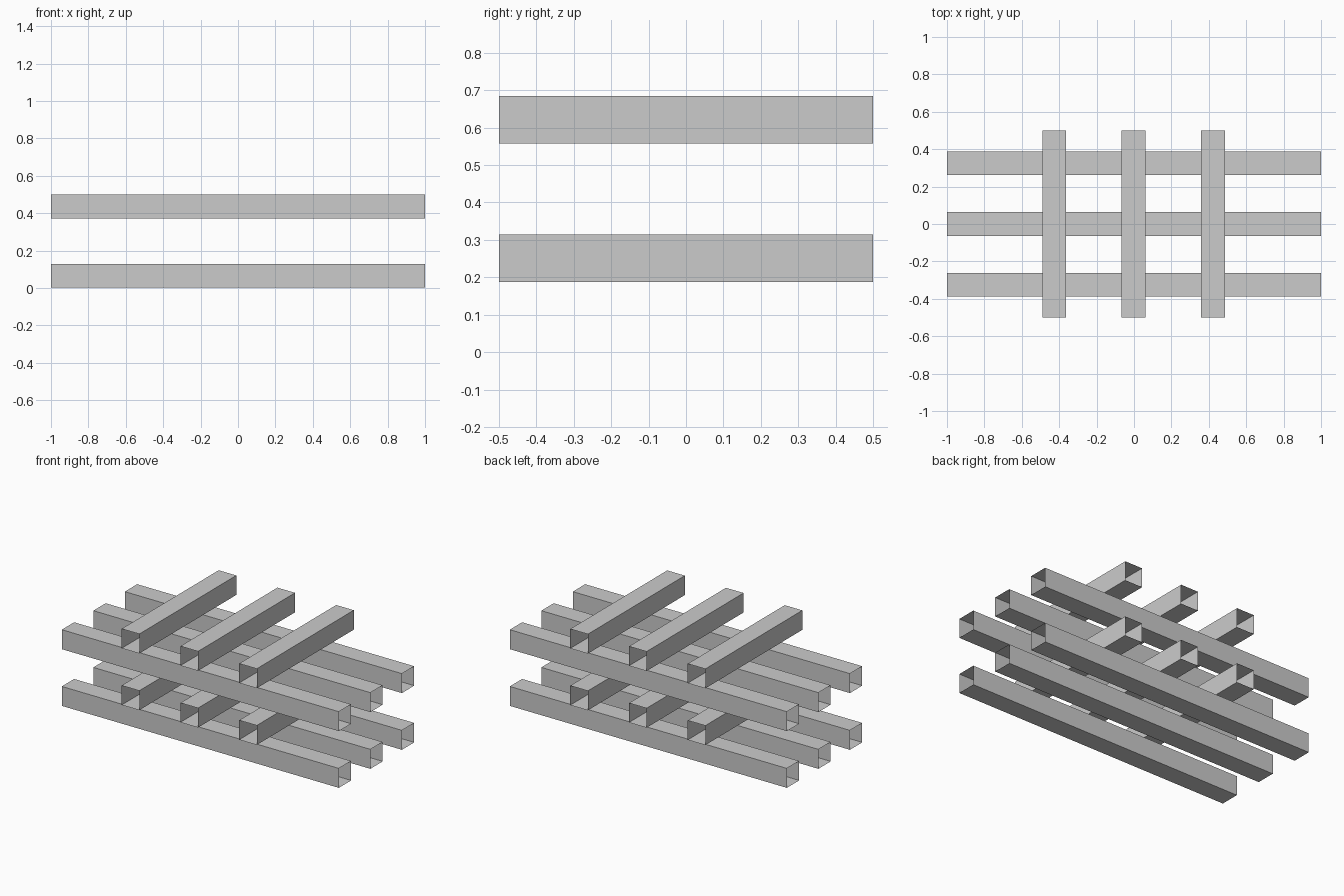
import bpy
import bmesh
from mathutils import Matrix

cube = bpy.data.objects.get("Cube")
if cube:
    bpy.data.objects.remove(cube, do_unlink=True)

grey = bpy.data.materials.new("beam grey")
grey.use_nodes = True
colour = (0.6, 0.6, 0.6, 1)
grey.diffuse_color = colour
grey.node_tree.nodes["Principled BSDF"].inputs["Base Color"].default_value = colour

WIDTH = 0.127


def hollow_beam(name, size, centre, axis):
    """Thin square tube, open at both ends along the given axis."""
    bm = bmesh.new()
    bmesh.ops.create_cube(bm, size=1)
    bm.normal_update()
    ends = [f for f in bm.faces if abs(f.normal[axis]) > 0.9]
    bmesh.ops.delete(bm, geom=ends, context="FACES_ONLY")
    bm.transform(Matrix.Diagonal((*size, 1)))
    mesh = bpy.data.meshes.new(name)
    bm.to_mesh(mesh)
    bm.free()
    mesh.materials.append(grey)
    beam = bpy.data.objects.new(name, mesh)
    beam.location = centre
    bpy.context.collection.objects.link(beam)


for layer, level in (("lower", 0.066), ("upper", 0.436)):
    # Long beams running left to right
    for place, y in (("front", -0.325), ("middle", 0), ("back", 0.325)):
        hollow_beam(f"{layer}_long_beam_{place}", (2, WIDTH, WIDTH),
                    (0, y, level), 0)
    # Short beams crossing just above them
    for place, x in (("right", -0.426), ("middle", -0.002), ("left", 0.422)):
        hollow_beam(f"{layer}_cross_beam_{place}", (WIDTH, 1, WIDTH),
                    (x, 0, level + 0.185), 1)
